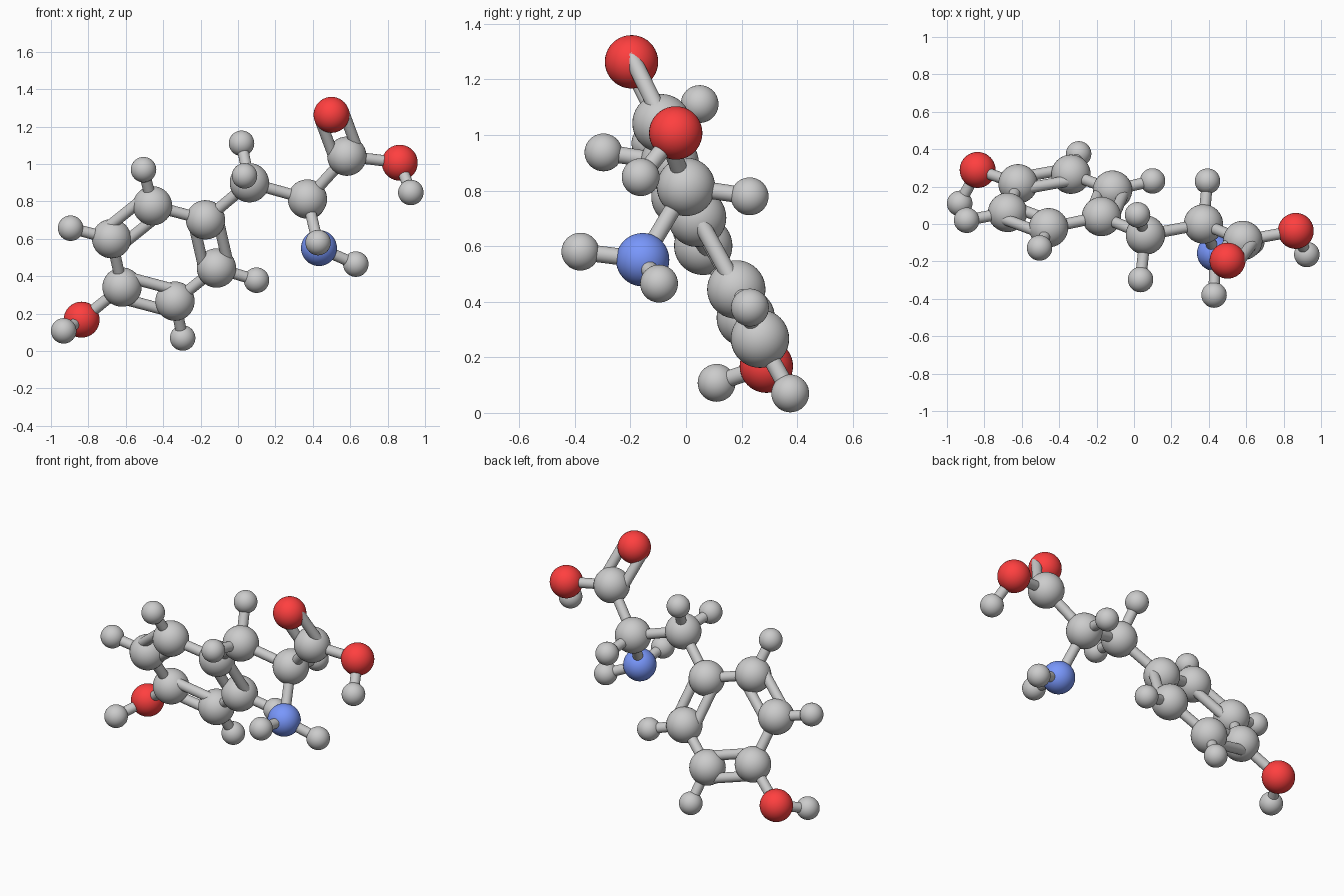
import bpy
from mathutils import Vector

if "Cube" in bpy.data.objects:
    bpy.data.objects.remove(bpy.data.objects["Cube"])

# Atom positions
ATOMS = {
    "C_acid": (.582, -.088, 1.042), "O_double": (.50, -.196, 1.263),
    "O_acid": (.865, -.037, 1.007), "H_acid": (.924, -.163, .848),
    "C_alpha": (.371, 0, .813), "H_alpha": (.393, .229, .779),
    "N_amine": (.433, -.156, .551), "H_amine_a": (.428, -.38, .58),
    "H_amine_b": (.63, -.097, .465),
    "C_beta": (.061, -.059, .90), "H_beta_a": (.019, .049, 1.111),
    "H_beta_b": (.035, -.297, .937),
    "C_ring1": (-.174, .04, .702), "C_ring2": (-.457, -.02, .777),
    "C_ring3": (-.676, .062, .601), "C_ring4": (-.62, .215, .342),
    "C_ring5": (-.337, .266, .267), "C_ring6": (-.115, .181, .444),
    "H_ring2": (-.505, -.128, .97), "H_ring3": (-.895, .02, .657),
    "H_ring5": (-.296, .375, .07), "H_ring6": (.099, .23, .379),
    "O_phenol": (-.836, .289, .168), "H_phenol": (-.932, .11, .108),
}
P = {k: Vector(v) for k, v in ATOMS.items()}
RADIUS = {"C": .105, "H": .068, "O": .096, "N": .096}
LABEL = {"C": "carbon", "H": "hydrogen", "O": "oxygen", "N": "nitrogen"}

SINGLE = [
    ("C_acid", "O_acid"), ("O_acid", "H_acid"), ("C_acid", "C_alpha"),
    ("C_alpha", "H_alpha"), ("C_alpha", "N_amine"), ("N_amine", "H_amine_a"),
    ("N_amine", "H_amine_b"), ("C_alpha", "C_beta"), ("C_beta", "H_beta_a"),
    ("C_beta", "H_beta_b"), ("C_beta", "C_ring1"), ("C_ring1", "C_ring2"),
    ("C_ring3", "C_ring4"), ("C_ring5", "C_ring6"), ("C_ring4", "O_phenol"),
    ("O_phenol", "H_phenol"),
] + [(f"C_ring{i}", f"H_ring{i}") for i in (2, 3, 5, 6)]

# Double bonds with a third atom that fixes the plane of the pair
DOUBLE = [
    ("C_acid", "O_double", "O_acid"), ("C_ring1", "C_ring6", "C_ring4"),
    ("C_ring2", "C_ring3", "C_ring5"), ("C_ring4", "C_ring5", "C_ring1"),
]


def material(name, rgb):
    m = bpy.data.materials.new(name)
    m.diffuse_color = (*rgb, 1)
    m.use_nodes = True
    m.node_tree.nodes["Principled BSDF"].inputs["Base Color"].default_value = m.diffuse_color
    return m


MATS = {"O": material("red", (1, .05, .05)), "N": material("blue", (.19, .31, .97))}


def bond(name, a, b, r=.03):
    d = b - a
    bpy.ops.mesh.primitive_cylinder_add(vertices=24, radius=r, depth=d.length,
                                        location=(a + b) / 2,
                                        rotation=d.to_track_quat('Z', 'Y').to_euler())
    bpy.context.object.name = name
    bpy.ops.object.shade_smooth_by_angle()


# Atoms
for key, pos in P.items():
    kind, place = key.split("_", 1)
    bpy.ops.mesh.primitive_uv_sphere_add(segments=40, ring_count=20,
                                         radius=RADIUS[kind], location=pos)
    ob = bpy.context.object
    ob.name = f"{LABEL[kind]}_{place}"
    bpy.ops.object.shade_smooth()
    if kind in MATS:
        ob.data.materials.append(MATS[kind])

# Single bonds
for a, b in SINGLE:
    bond("single_bond", P[a], P[b])

# Double bonds: two parallel rods side by side
for a, b, c in DOUBLE:
    d = (P[b] - P[a]).normalized()
    side = P[c] - P[a]
    side = (side - d * side.dot(d)).normalized() * .066
    for s in (-1, 1):
        bond("double_bond_rod", P[a] + side * s, P[b] + side * s)
